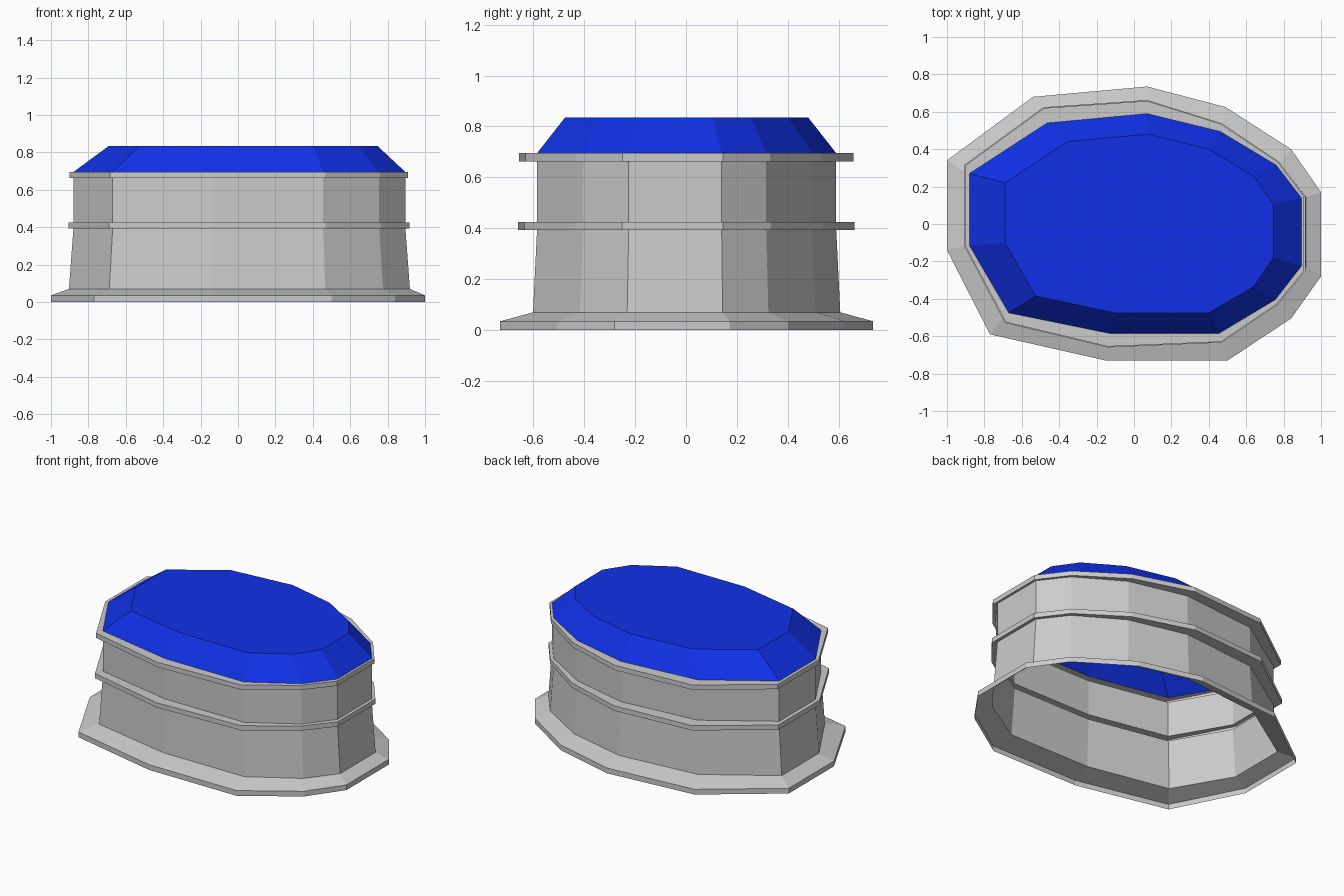
import bpy, bmesh

# Plan outlines, twelve corners each, matching order
FOOT = [(0.07, 0.735), (0.49, 0.625), (0.84, 0.40), (1.0, 0.17), (1.0, -0.28), (0.84, -0.505),
        (0.50, -0.73), (-0.15, -0.73), (-0.77, -0.59), (-1.0, -0.14), (-1.0, 0.34), (-0.54, 0.68)]
WALL = [(0.07, 0.59), (0.46, 0.495), (0.76, 0.315), (0.895, 0.14), (0.895, -0.225), (0.755, -0.405),
        (0.455, -0.585), (-0.13, -0.585), (-0.67, -0.475), (-0.88, -0.115), (-0.88, 0.27), (-0.465, 0.54)]
BAND = [(0.07, 0.658), (0.465, 0.535), (0.77, 0.33), (0.91, 0.145), (0.91, -0.25), (0.76, -0.43),
        (0.465, -0.63), (-0.14, -0.655), (-0.685, -0.525), (-0.90, -0.12), (-0.90, 0.315), (-0.48, 0.62)]
ROOF = [(0.07, 0.48), (0.40, 0.40), (0.64, 0.255), (0.745, 0.105), (0.745, -0.18), (0.64, -0.335),
        (0.40, -0.475), (-0.105, -0.475), (-0.525, -0.385), (-0.69, -0.10), (-0.69, 0.22), (-0.36, 0.44)]


def loft(name, sections, cap=False):
    """Skin a stack of (outline, scale, z) sections with flat quads."""
    bm = bmesh.new()
    rings = [[bm.verts.new((x * s, y * s, z)) for x, y in outline] for outline, s, z in sections]
    n = len(rings[0])
    for a, b in zip(rings, rings[1:]):
        for i in range(n):
            j = (i + 1) % n
            # outlines run clockwise, so this order faces outwards
            bm.faces.new((a[j], a[i], b[i], b[j]))
    if cap:
        bm.faces.new(rings[-1][::-1])
    mesh = bpy.data.meshes.new(name)
    bm.to_mesh(mesh)
    bm.free()
    obj = bpy.data.objects.new(name, mesh)
    bpy.context.collection.objects.link(obj)
    return obj


# Open-bottomed grey shell: foot flange, walls and two projecting bands
loft("wall_shell", [
    (FOOT, 1, 0), (FOOT, 1, 0.035), (WALL, 1.027, 0.07),
    (WALL, 1, 0.393), (BAND, 1.007, 0.393), (BAND, 1.007, 0.425), (WALL, 1, 0.425),
    (WALL, 1, 0.663), (BAND, 1, 0.663), (BAND, 1, 0.695), (WALL, 1, 0.695)])

# Blue bevelled roof
roof = loft("roof", [(WALL, 1, 0.695), (ROOF, 1, 0.835)], cap=True)
blue = bpy.data.materials.new("blue")
blue.diffuse_color = (0.005, 0.03, 0.8, 1)
roof.data.materials.append(blue)
